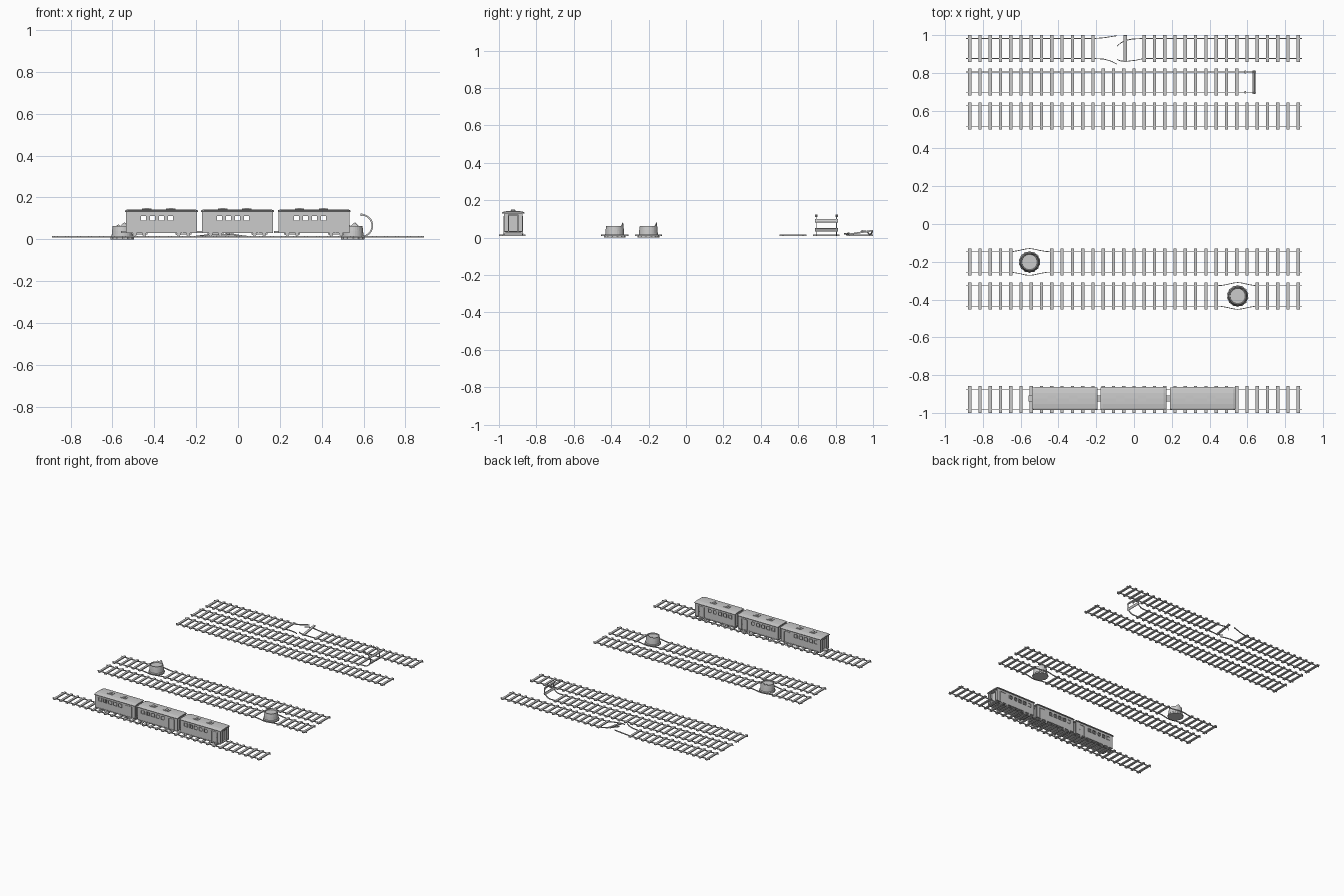
import bpy, bmesh, math
from mathutils import Vector, Matrix

if "Cube" in bpy.data.objects:
    bpy.data.objects.remove(bpy.data.objects["Cube"])

PITCH, RZ, GAUGE = 1.74 / 32, 0.012, 0.054


def finish(bm, name):
    bmesh.ops.recalc_face_normals(bm, faces=bm.faces)
    me = bpy.data.meshes.new(name)
    bm.to_mesh(me)
    bm.free()
    ob = bpy.data.objects.new(name, me)
    bpy.context.collection.objects.link(ob)
    return ob


def box(bm, x0, x1, y0, y1, z0, z1, rot=None):
    m = Matrix.Translation(((x0 + x1) / 2, (y0 + y1) / 2, (z0 + z1) / 2))
    if rot:
        m = m @ rot
    m = m @ Matrix.Diagonal((x1 - x0, y1 - y0, z1 - z0, 1))
    return bmesh.ops.create_cube(bm, size=1, matrix=m)['verts']


def loft(bm, rings):
    rs = [[bm.verts.new(p) for p in r] for r in rings]
    n = len(rs[0])
    for a, b in zip(rs, rs[1:]):
        for i in range(n):
            bm.faces.new((a[i], a[(i + 1) % n], b[(i + 1) % n], b[i]))
    bm.faces.new(rs[0])
    bm.faces.new(rs[-1])


def sweep(bm, pts, w=0.002, h=0.0038):
    """Rail: rectangular section carried along a path."""
    pts = [Vector(p) for p in pts]
    rings = []
    for i, p in enumerate(pts):
        t = (pts[min(i + 1, len(pts) - 1)] - pts[max(i - 1, 0)]).normalized()
        side = Vector((0, w, 0))
        up = t.cross(Vector((0, 1, 0))).normalized() * h
        rings.append([p + side + up, p - side + up, p - side - up, p + side - up])
    loft(bm, rings)


def tie(bm, x, y, z=RZ, rot=None, half=0.071):
    box(bm, x - 0.0085, x + 0.0085, y - half, y + half, z - 0.004, z + 0.0042, rot)


def track(name, y, skip=(), paths=None):
    bm = bmesh.new()
    for i in range(33):
        if i not in skip:
            tie(bm, -0.87 + i * PITCH, y)
    finish(bm, name + "_ties")
    bm = bmesh.new()
    for path in paths or [[(-0.89, s * GAUGE, RZ), (0.89, s * GAUGE, RZ)] for s in (-1, 1)]:
        sweep(bm, [(p[0], y + p[1], p[2]) for p in path])
    finish(bm, name + "_rails")


def stump(name, x, y):
    bm = bmesh.new()
    n = 28
    rings = []
    profile = [(.054, 0), (.054, .010), (.051, .015), (.049, .04), (.046, .063), (.042, .063), (.040, .056)]
    for k, (r, z) in enumerate(profile):
        ring = []
        for i in range(n):
            a = 2 * math.pi * i / n
            rr = r + (0.004 if i % 2 and k < 2 else 0)
            zz = z
            if k in (4, 5):   # torn rim with a splinter
                zz += {5: .008, 6: .018, 7: .010, 9: .008}.get(i, 0)
            ring.append((x + rr * math.cos(a), y + rr * math.sin(a), zz))
        rings.append(ring)
    loft(bm, rings)
    finish(bm, name)


# Plain tracks
track("train_track", -0.929)
track("plain_track", 0.572)

# Tracks split around a stump
for name, y, cx, skip in (("left_stump", -0.201, -0.553, (5, 6, 7)),
                          ("right_stump", -0.381, 0.549, (25, 26, 27))):
    bulge = [(-.13, 0), (-.09, .001), (-.06, .006), (-.02, .015), (0, .017),
             (.02, .015), (.06, .006), (.09, .001), (.13, 0)]
    paths = [[(-.89, s * GAUGE, RZ)] + [(cx + dx, s * (GAUGE + d), RZ) for dx, d in bulge]
             + [(.89, s * GAUGE, RZ)] for s in (-1, 1)]
    track(name + "_track", y, skip, paths)
    stump(name, cx, y)

# Dead-end track whose rails curl upward
arc = [(.59 + .052 * math.sin(a), .065 - .052 * math.cos(a))
       for a in [math.pi * 1.03 * i / 16 for i in range(17)]]
paths = [[(-.89, s * GAUGE, RZ)] + [(x, s * GAUGE, z) for x, z in arc] for s in (-1, 1)]
track("curled_track", 0.751, range(27, 33), paths)
bm = bmesh.new()
for a in (65, 118):
    r = math.radians(a)
    tie(bm, .59 + .052 * math.sin(r), .751, .065 - .052 * math.cos(r),
        Matrix.Rotation(-r, 4, 'Y'), .062)
for s in (-1, 1):
    box(bm, .586, .594, .751 + s * GAUGE - .007, .751 + s * GAUGE + .007, .111, .123)
finish(bm, "curled_track_raised_ties")

# Broken track with bent rails and a loose tie
paths = [
    [(-.89, .053, RZ), (-.21, .053, RZ), (-.16, .057, .018), (-.09, .068, .031)],
    [(-.89, -.053, RZ), (-.21, -.053, RZ), (-.16, -.056, .015), (-.12, -.067, .018), (-.09, -.083, .022)],
    [(.89, .053, RZ), (.04, .053, RZ), (-.01, .05, .02), (-.045, .043, .029), (-.07, .03, .034), (-.09, .012, .036)],
    [(.89, -.053, RZ), (.05, -.053, RZ), (.01, -.062, .016), (-.04, -.068, .019), (-.07, -.066, .022), (-.09, -.058, .024)]]
track("broken_track", 0.929, (13, 14, 15, 16), paths)
bm = bmesh.new()
tie(bm, -.046, .929, .027, Matrix.Rotation(math.radians(9), 4, 'X'))
finish(bm, "loose_tie")

# Carriage body: walls made of strips and pillars around the windows
bm = bmesh.new()
L, W, T = 0.170, 0.050, 0.004
wins = [-.128, -.085, -.042, 0.001, .044]
box(bm, -L, L, -W, W, .030, .036)
for s in (-1, 1):
    y0, y1 = sorted((s * W, s * (W - T)))
    box(bm, -L, L, y0, y1, .036, .089)
    box(bm, -L, L, y0, y1, .112, .134)
    edges = [-L] + [v for w in wins for v in (w - .012, w + .012)] + [L]
    for a, b in zip(edges[::2], edges[1::2]):
        box(bm, a, b, y0, y1, .089, .112)
    f0, f1 = sorted((s * W, s * (W + .003)))
    for w in wins:          # window frames
        for q in (-1, 1):
            box(bm, w + q * .0135 - .0015, w + q * .0135 + .0015, f0, f1, .086, .115)
        box(bm, w - .012, w + .012, f0, f1, .086, .089)
        box(bm, w - .012, w + .012, f0, f1, .112, .115)
    # blind pane of the small end compartment
    box(bm, -.140, -.116, s * (W - .003) - .001, s * (W - .003) + .001, .089, .112)
    for q in (-1, 1):       # side door frame and handle
        box(bm, .117 + q * .024 - .002, .117 + q * .024 + .002, f0, f1, .03, .115)
    box(bm, .093, .141, f0, f1, .113, .117)
    box(bm, .134, .137, f0, f1, .07, .076)
    box(bm, -L, L, f0, f1, .03, .035)
    # end walls with doors, set in from the corner posts
    p = s * (L - .016)
    box(bm, p - .002, p + .002, -W + T, W - T, .036, .134)
    for q in (-1, 1):
        box(bm, p - .016, p + .016, q * .026 - .003, q * .026 + .003, .034, .122)
    box(bm, p - .016, p + .016, -.029, .029, .118, .124)
    box(bm, p - .005, p + .005, -.019, .019, .038, .112)
body = finish(bm, "carriage_1_body")

# Arched roof with vents
bm = bmesh.new()
sec = [(-.060, .130), (-.060, .135), (-.052, .139), (-.03, .1425), (0, .1435),
       (.03, .1425), (.052, .139), (.060, .135), (.060, .130)]
loft(bm, [[(x, y * k, .13 + (z - .13) * h) for y, z in sec]
          for x, k, h in ((-.174, .95, .6), (-.160, 1, 1), (.160, 1, 1), (.174, .95, .6))])
for x in (-.07, .045):
    box(bm, x - .022, x + .022, -.015, .015, .138, .1465)
    box(bm, x - .010, x + .010, -.011, .011, .1465, .150)
roof = finish(bm, "carriage_1_roof")

# Running gear: bogies, wheels, coupler, steps
bm = bmesh.new()
for c in (-.105, .105):
    box(bm, c - .038, c + .038, -.044, .044, .024, .031)
    for dx in (-.023, .023):
        for y in (-.05, .05):
            bmesh.ops.create_cone(bm, cap_ends=True, segments=14, radius1=.0095, radius2=.0095, depth=.006,
                                  matrix=Matrix.Translation((c + dx, y, .0245)) @ Matrix.Rotation(math.pi / 2, 4, 'X'))
        box(bm, c + dx - .002, c + dx + .002, -.05, .05, .0225, .0265)
box(bm, -.193, -.16, -.015, .015, .03, .04)
for y in (-.048, .048):
    box(bm, .099, .135, y - .006, y + .006, .022, .025)
    for x in (.101, .133):
        box(bm, x - .002, x + .002, y - .003, y + .003, .022, .032)
gear = finish(bm, "carriage_1_running_gear")

# Three linked carriages
for i, x in enumerate((-.366, -.003, .364), 1):
    for part, nm in ((body, "body"), (roof, "roof"), (gear, "running_gear")):
        ob = part
        if i > 1:
            ob = part.copy()
            ob.name = f"carriage_{i}_{nm}"
            bpy.context.collection.objects.link(ob)
        ob.location = (x, -.924, 0)
